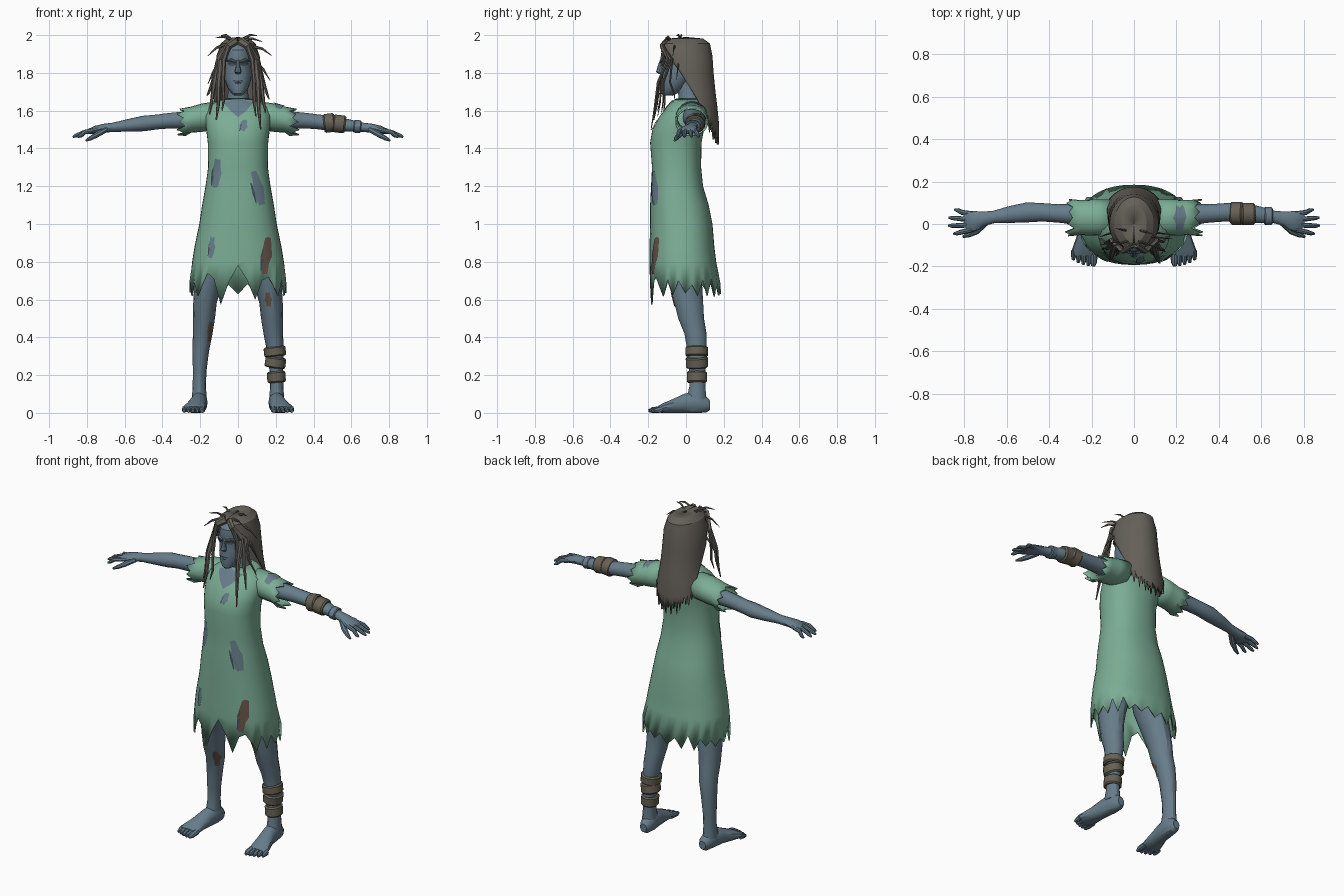
import bpy, bmesh, math, random
from mathutils import Vector
from mathutils.bvhtree import BVHTree

random.seed(4)


def material(name, rgb):
    m = bpy.data.materials.new(name)
    m.diffuse_color = (*rgb, 1)
    return m


SKIN = material("blue_grey_skin", (0.135, 0.205, 0.255))
DRESS = material("faded_green_cloth", (0.20, 0.42, 0.30))
HAIR = material("ash_brown_hair", (0.13, 0.118, 0.10))
WRAP = material("dirty_bandage", (0.135, 0.118, 0.088))
WOUND = material("dried_wound", (0.13, 0.09, 0.07))
DARK = material("dark_slate", (0.05, 0.075, 0.10))


def finish(bm, name, mat, recalc=True):
    if recalc:
        bmesh.ops.recalc_face_normals(bm, faces=bm.faces)
    me = bpy.data.meshes.new(name)
    bm.to_mesh(me)
    bm.free()
    me.materials.append(mat)
    ob = bpy.data.objects.new(name, me)
    bpy.context.collection.objects.link(ob)
    return ob


def tube(name, rings, mat, sides=12, up=(0, 0, 1), axis=None, cap=True, jag=0, power=1):
    """Skin rings of (x, y, z, radius_u, radius_v); jag tears the last ring."""
    bm = bmesh.new()
    loops, P = [], [Vector(r[:3]) for r in rings]
    for k, r in enumerate(rings):
        d = Vector(axis) if axis else P[min(k + 1, len(P) - 1)] - P[max(k - 1, 0)]
        d.normalize()
        u = Vector(up).cross(d).normalized()
        v = d.cross(u)
        loop = []
        for i in range(sides):
            t = 2 * math.pi * i / sides
            c, s = math.cos(t), math.sin(t)
            c, s = (math.copysign(abs(q) ** power, q) for q in (c, s))
            co = P[k] + u * c * r[3] + v * s * r[4]
            if jag and k == len(rings) - 1:
                co += d * jag * (-random.uniform(.4, 1.2) if i % 2 else random.uniform(0, .5))
            co.z = max(co.z, 0)
            loop.append(bm.verts.new(co))
        loops.append(loop)
    for a, b in zip(loops, loops[1:]):
        for i in range(sides):
            j = (i + 1) % sides
            bm.faces.new((a[i], a[j], b[j], b[i]))
    if cap:
        bm.faces.new(loops[0])
        bm.faces.new(loops[-1])
    return finish(bm, name, mat)


def solidify(ob, thickness):
    m = ob.modifiers.new("thickness", 'SOLIDIFY')
    m.thickness, m.offset = thickness, -1


def patch(name, target, cx, cv, w, h, mat, tilt=0, rough=.35, n=12, above=False, outline=None):
    """Thin plate laid on a target, seen from the front or from above."""
    bm = bmesh.new()
    bm.from_mesh(target.data)
    tree = BVHTree.FromBMesh(bm)
    bm.free()
    if not outline:
        outline = []
        for i in range(n):
            t = 2 * math.pi * i / n
            k = 1 - (rough * random.random() if i % 2 else 0)
            a, b = w * k * math.cos(t), h * k * math.sin(t)
            outline.append((cx + a * math.cos(tilt) - b * math.sin(tilt),
                            cv + a * math.sin(tilt) + b * math.cos(tilt)))
    bm = bmesh.new()
    vs = [bm.verts.new((p[0], 0, p[1])) for p in outline]
    c = bm.verts.new((cx, 0, cv))
    for i in range(len(vs)):
        bm.faces.new((c, vs[i], vs[(i + 1) % len(vs)]))
    bmesh.ops.subdivide_edges(bm, edges=bm.edges[:], cuts=2, use_grid_fill=True)
    d = Vector((0, 0, -1)) if above else Vector((0, 1, 0))
    for v in bm.verts:
        o = Vector((v.co.x, v.co.z, 3)) if above else Vector((v.co.x, -2, v.co.z))
        hit = tree.ray_cast(o, d)[0]
        if hit is None:
            hit = tree.find_nearest(o + d * (1.4 if above else 1.9))[0]
        v.co = hit - d * .005
    bm.normal_update()
    bmesh.ops.reverse_faces(bm, faces=[f for f in bm.faces if f.normal.dot(d) > 0])
    return finish(bm, name, mat, recalc=False)


# Dress: torso and skirt with a torn hem; rows of (z, half width, front y, back y)
rows = [(1.665, .06, -.05, .09), (1.65, .11, -.075, .11), (1.62, .16, -.10, .115),
        (1.57, .175, -.14, .105), (1.50, .168, -.178, .095), (1.43, .16, -.19, .082),
        (1.30, .158, -.18, .08), (1.20, .172, -.185, .09), (1.10, .19, -.19, .12),
        (1.0, .205, -.19, .14), (.88, .23, -.193, .15), (.80, .243, -.193, .16),
        (.645, .258, -.193, .185)]
dress = tube("dress", [(0, (a + b) / 2, z, w, (b - a) / 2) for z, w, a, b in rows], DRESS,
             sides=40, up=(0, 1, 0), axis=(0, 0, -1), cap=False, jag=.06, power=.88)
base = len(dress.data.vertices) - 40
for i, z in {30: .78, 29: .70, 31: .69, 26: .72, 34: .74, 28: .60, 32: .575}.items():
    dress.data.vertices[base + i].co.z = z
solidify(dress, .008)

# Neckline opening and tears in the cloth
patch("neckline_skin", dress, 0, 1.63, 0, 0, SKIN,
      outline=[(-.08, 1.645), (-.04, 1.60), (0, 1.565), (.045, 1.60), (.08, 1.645), (0, 1.66)])
for x, z, w, h, t in ((.115, 1.27, .028, .085, -.1), (-.105, 1.19, .03, .105, .25),
                      (-.03, 1.52, .022, .035, -.3), (.14, .88, .02, .065, -.1),
                      (-.15, .83, .03, .11, -.1)):
    m = WOUND if z == .83 else SKIN
    patch("dress_tear", dress, -x, z, w, h, m, t)
    patch("tear_shadow", dress, -x - w * .75, z - h * .25, w * .22, h * .6, DARK, t)

for s, side in ((-1, "right"), (1, "left")):
    # Sleeve
    sleeve = tube(side + "_sleeve", [(s * x, .03, z, a, b) for x, z, a, b in (
        (.11, 1.575, .085, .075), (.19, 1.563, .085, .075), (.25, 1.552, .082, .069),
        (.305, 1.54, .088, .074))], DRESS, sides=20, axis=(s, 0, 0), cap=False, jag=.035)
    solidify(sleeve, .008)
    if s > 0:
        patch("shoulder_tear", sleeve, .215, .03, .032, .07, SKIN, above=True)

    # Arm and hand
    tube(side + "_arm", [(s * x, y, z, a, b) for x, y, z, a, b in (
        (.15, .04, 1.565, .06, .06), (.25, .045, 1.552, .05, .048), (.36, .05, 1.547, .043, .042),
        (.43, .055, 1.54, .043, .04), (.50, .055, 1.532, .047, .042), (.58, .045, 1.522, .04, .034),
        (.66, .033, 1.512, .029, .025), (.71, .025, 1.507, .034, .024), (.75, .015, 1.5, .048, .021),
        (.785, .008, 1.49, .052, .015), (.795, .006, 1.487, .045, .009))], SKIN, sides=14)
    for k in range(4):
        y = -.034 + .028 * k
        tip = (.85, .874, .872, .845)[k]
        tube(side + "_finger", [(s * .765, y * .9 + .003, 1.495, .012, .013),
                                (s * .81, y * 1.1, 1.487, .012, .012),
                                (s * (tip - .015), y * 1.3, 1.468, .01, .01),
                                (s * tip, y * 1.35, 1.46, .005, .005)], SKIN, sides=8)
    tube(side + "_thumb", [(s * .70, .005, 1.50, .016, .016), (s * .745, -.034, 1.474, .017, .015),
                           (s * .78, -.052, 1.454, .012, .012), (s * .805, -.06, 1.442, .006, .006)],
         SKIN, sides=8)

    # Leg
    leg = tube(side + "_leg", [(s * x, y, z, a, b) for x, y, z, a, b in (
        (.10, -.02, .98, .09, .10), (.13, -.015, .80, .09, .10), (.16, .0, .67, .072, .088),
        (.175, .015, .58, .062, .078), (.18, .027, .50, .058, .07), (.187, .05, .42, .052, .06),
        (.197, .058, .33, .044, .052), (.203, .06, .22, .036, .045), (.205, .06, .14, .035, .043),
        (.205, .055, .07, .04, .055))], SKIN, sides=14, up=(0, 1, 0), axis=(0, 0, -1))

    # Foot and toes
    tube(side + "_foot", [(s * x, y, z, a, b) for x, y, z, a, b in (
        (.20, .128, .04, .022, .025), (.20, .105, .045, .036, .045), (.203, .05, .055, .042, .06),
        (.21, -.01, .05, .044, .052), (.222, -.07, .036, .052, .038), (.232, -.12, .026, .06, .027),
        (.236, -.15, .018, .056, .017))], SKIN, sides=14, axis=(0, -1, 0))
    for k in range(5):
        x, tip = .19 + k * .0235, -.198 + k * k * .0018
        r = .017 if k == 0 else .0125
        tube(side + "_toe", [(s * x, -.125, .02, r, .018), (s * x, tip + .02, .015, r, .015),
                             (s * (x + .002), tip, .01, r * .55, .008)], SKIN, sides=8)
    if s < 0:
        patch("calf_wound", leg, -.148, .43, .014, .06, WOUND, -.1)
    else:
        patch("knee_wound", leg, .16, .60, .02, .045, WOUND, .1)


def band(name, c, half, ru, rv, mat, axis):
    """Bulging wrapped strip around a limb."""
    d, up = Vector(axis).normalized(), (0, 0, 1) if abs(axis[0]) > .5 else (0, 1, 0)
    tube(name, [(*(Vector(c) + d * half * t), ru * k, rv * k) for t, k in
                ((-1, .86), (-.75, 1), (.75, 1), (1, .86))], mat, sides=14, up=up, axis=d)


# Bandages on the left shin and forearm, cuff at the wrist
band("shin_bandage", (.195, .057, .325), .026, .058, .062, WRAP, (.12, 0, -1))
band("shin_bandage", (.198, .058, .267), .029, .055, .06, WRAP, (-.15, .05, -1))
band("shin_bandage", (.203, .058, .19), .03, .049, .055, WRAP, (.08, 0, -1))
band("forearm_bandage", (.483, .05, 1.535), .03, .054, .051, WRAP, (1, 0, .12))
band("forearm_bandage", (.535, .047, 1.53), .034, .052, .048, WRAP, (1, 0, -.12))
band("wrist_cuff", (.632, .037, 1.516), .02, .042, .035, SKIN, (1, 0, -.1))

# Neck and head
tube("neck", [(0, .03, 1.60, .085, .075), (0, .02, 1.66, .058, .058), (0, .01, 1.72, .05, .055),
              (0, 0, 1.80, .05, .055)], SKIN, up=(0, 1, 0), axis=(0, 0, 1))
head = tube("head", [(0, y, z, a, b) for y, z, a, b in (
    (-.095, 1.68, .018, .025), (-.09, 1.69, .033, .042), (-.072, 1.72, .055, .064),
    (-.052, 1.765, .07, .083), (-.035, 1.80, .076, .098), (-.025, 1.845, .076, .104),
    (-.022, 1.87, .079, .114), (-.014, 1.92, .077, .115), (0, 1.965, .05, .085))],
    SKIN, sides=20, up=(0, 1, 0), axis=(0, 0, 1))
tube("nose", [(0, -.125, 1.872, .009, .012), (0, -.136, 1.835, .011, .014),
              (0, -.142, 1.805, .018, .017), (0, -.132, 1.793, .012, .01)],
     SKIN, sides=8, up=(0, 1, 0), axis=(0, 0, -1))
patch("mouth", head, 0, 1.757, .028, .004, DARK, rough=0)
tube("lower_lip", [(-.022, -.126, 1.749, .004, .003), (0, -.136, 1.748, .007, .006),
                   (.022, -.126, 1.749, .004, .003)], SKIN, sides=8)
for s in (-1, 1):
    patch("eye_socket", head, s * .034, 1.848, .021, .011, DARK, s * .15, rough=0)
    patch("eye", head, s * .034, 1.846, .011, .004, WOUND, rough=0).location.y = -.002
    tube("brow", [(s * .01, -.134, 1.858, .008, .006), (s * .036, -.127, 1.868, .01, .008),
                  (s * .064, -.085, 1.866, .008, .006)], SKIN, sides=8)

# Hair: sheet over the crown and down the back; rows of (z, cy, rx, ry, half angle)
bm = bmesh.new()
N, grid = 32, []
crown = [(1.99, 0, .002, .002, 180), (1.982, 0, .06, .09, 178), (1.955, 0, .093, .127, 164),
         (1.89, 0, .115, .14, 132), (1.80, .008, .121, .138, 106), (1.70, .02, .126, .136, 84),
         (1.62, .03, .132, .136, 74), (1.53, .04, .138, .135, 65), (1.47, .045, .142, .13, 58)]
for k, (z, cy, rx, ry, h) in enumerate(crown):
    row = []
    for i in range(N + 1):
        f = 2 * i / N - 1
        a = math.radians(h) * f
        dz = 0
        if k > 5:
            dz = .09 * f * f * (k - 5) / 3
        if k == len(crown) - 1:
            dz += random.uniform(.01, .045) if i % 2 else -random.uniform(.01, .06)
        row.append(bm.verts.new((rx * math.sin(a), cy + ry * math.cos(a), z + dz)))
    grid.append(row)
for a, b in zip(grid, grid[1:]):
    for i in range(N):
        bm.faces.new((a[i], b[i], b[i + 1], a[i + 1]))
bm.normal_update()
bmesh.ops.reverse_faces(bm, faces=[f for f in bm.faces if f.normal.dot(f.calc_center_median() - Vector((0, 0, 1.75))) < 0])
solidify(finish(bm, "back_hair", HAIR, recalc=False), .012)


def lock(name, pts, r):
    n = len(pts) - 1
    tube(name, [(*p, r * (1.05 - k / n) ** .6, .6 * r * (1.05 - k / n) ** .6)
                for k, p in enumerate(pts)], HAIR, sides=6, up=(0, 1, 0))


# Front locks parted in the middle: (side, brow x, tip x, tip y, tip z, radius)
for s, bx, tx, ty, tz, r in ((-1, .075, .085, -.15, 1.60, .017), (-1, .09, .115, -.17, 1.55, .022),
                             (-1, .10, .15, -.12, 1.58, .02), (-1, .105, .165, -.07, 1.68, .015),
                             (1, .075, .095, -.15, 1.57, .017), (1, .09, .12, -.185, 1.50, .022),
                             (1, .10, .145, -.13, 1.59, .02), (1, .105, .165, -.06, 1.66, .015)):
    lock("front_lock", [(s * .012, -.10, 1.97), (s * .05, -.128, 1.945),
                        (s * bx, -.118 + (bx - .075) * 1.5, 1.87),
                        (s * (bx + tx) / 2, ty * .5 - .055, 1.75),
                        (s * (tx - .01), ty * .85 - .01, (1.75 + tz) / 2 - .02), (s * tx, ty, tz)], r)

# Loose wisps: (start x, y, z, tip x, y, z)
for x, y, z, tx, ty, tz in ((-.03, -.08, 1.975, -.12, -.11, 1.985), (.02, -.08, 1.975, .13, -.12, 1.965),
                            (-.07, -.08, 1.95, -.16, -.10, 1.89), (.08, -.06, 1.94, .18, -.07, 1.89),
                            (.03, -.03, 1.98, .10, -.05, 1.998), (-.04, -.03, 1.98, -.09, -.02, 1.998),
                            (-.10, -.04, 1.85, -.16, -.06, 1.74), (.10, -.04, 1.85, .17, -.05, 1.76)):
    lock("hair_wisp", [(x, y, z), ((x + tx) / 2, (y + ty) / 2, (z + tz) / 2 + .012), (tx, ty, tz)], .009)

# Shading: smooth forms with crisp edges
for ob in bpy.context.scene.objects:
    ob.select_set(True)
bpy.context.view_layer.objects.active = dress
bpy.ops.object.shade_smooth_by_angle(angle=math.radians(30))
